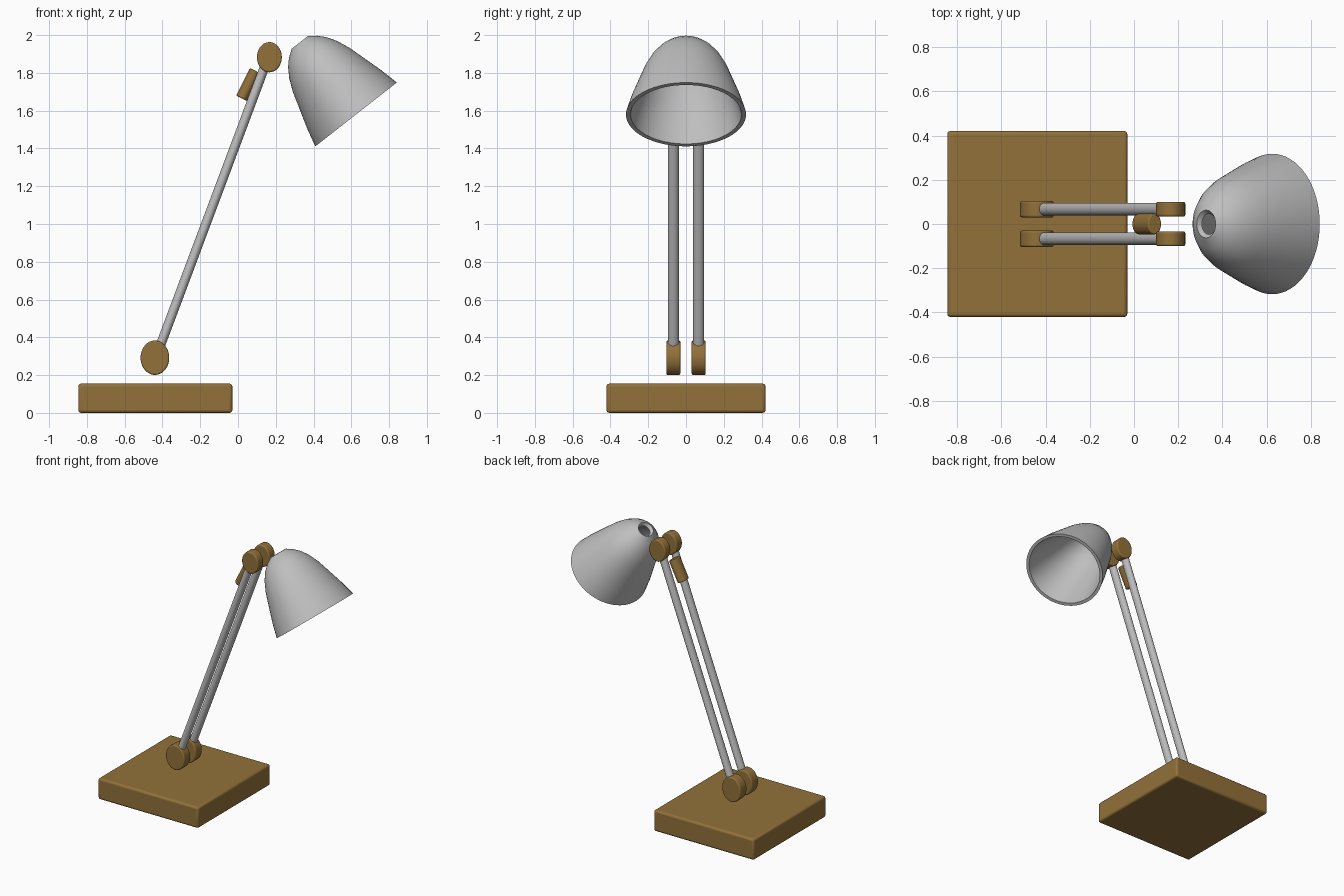
import bpy, bmesh, math
from mathutils import Vector, Matrix

cube = bpy.data.objects.get("Cube")
if cube:
    bpy.data.objects.remove(cube, do_unlink=True)


def material(name, color):
    m = bpy.data.materials.new(name)
    m.use_nodes = True
    m.diffuse_color = (*color, 1)
    m.node_tree.nodes["Principled BSDF"].inputs["Base Color"].default_value = (*color, 1)
    return m


wood = material("warm wood", (0.29, 0.165, 0.042))
metal = material("light grey metal", (0.52, 0.52, 0.52))


def finish(name, bm, mat, bevel=0, angle=40):
    bmesh.ops.recalc_face_normals(bm, faces=bm.faces)
    mesh = bpy.data.meshes.new(name)
    bm.to_mesh(mesh)
    bm.free()
    mesh.materials.append(mat)
    ob = bpy.data.objects.new(name, mesh)
    bpy.context.collection.objects.link(ob)
    if bevel:
        mod = ob.modifiers.new("soft edges", "BEVEL")
        mod.width, mod.segments = bevel, 3
        mod.limit_method, mod.angle_limit = "ANGLE", math.radians(50)
    bpy.ops.object.select_all(action="DESELECT")
    ob.select_set(True)
    bpy.context.view_layer.objects.active = ob
    bpy.ops.object.shade_smooth_by_angle(angle=math.radians(angle))
    return ob


def frame(axis, origin):
    """Local z runs along axis in the xz plane, local y stays on world y."""
    z = Vector(axis).normalized()
    y = Vector((0, 1, 0))
    m = Matrix((y.cross(z), y, z)).transposed().to_4x4()
    m.translation = origin
    return m


def rod(name, start, end, rx, ry, mat, sides=32, bevel=0):
    """Elliptical cylinder between two points."""
    start, end = Vector(start), Vector(end)
    bm = bmesh.new()
    bmesh.ops.create_cone(bm, cap_ends=True, segments=sides, radius1=1, radius2=1,
                          depth=(end - start).length)
    place = frame(end - start, (start + end) / 2) @ Matrix.Diagonal((rx, ry, 1, 1))
    bm.transform(place)
    return finish(name, bm, mat, bevel)


def disc(name, x, y, z, rx, rz, width):
    """Joint disc with its axis across the lamp."""
    bm = bmesh.new()
    bmesh.ops.create_cone(bm, cap_ends=True, segments=40, radius1=1, radius2=1, depth=width)
    bm.transform(Matrix.Translation((x, y, z)) @ Matrix.Diagonal((rx, 1, rz, 1))
                 @ Matrix.Rotation(math.pi / 2, 4, "X"))
    return finish(name, bm, wood, 0.008)


# Base slab
bm = bmesh.new()
bmesh.ops.create_cube(bm, size=1)
bm.transform(Matrix.Translation((-0.4375, 0, 0.0775)) @ Matrix.Diagonal((0.815, 0.842, 0.155, 1)))
finish("base", bm, wood, 0.015)

# Twin arms with a joint disc at each end
for side, s in (("left", 1), ("right", -1)):
    y = 0.067 * s
    disc(side + "_lower_joint", -0.44, y, 0.292, 0.076, 0.091, 0.074)
    disc(side + "_upper_joint", 0.166, y, 1.883, 0.066, 0.08, 0.066)
    rod(side + "_arm", (-0.436, y, 0.29), (0.161, y, 1.885), 0.025, 0.029, metal, 24)

# Small barrel between the arms
rod("arm_barrel", (0.021, 0, 1.665), (0.094, 0, 1.81), 0.034, 0.047, wood, bevel=0.006)

# Open dome shade, spun from an outer and inner wall
outer = [(0.274, 0), (0.25, 0.1), (0.217, 0.21), (0.19, 0.3), (0.16, 0.37),
         (0.128, 0.42), (0.095, 0.455), (0.054, 0.484)]
inner = [(r - 0.021 * (1 - 0.7 * t), t - 0.02 * (t / 0.484) ** 2) for r, t in outer]
loop = outer + inner[::-1]
bm = bmesh.new()
verts = [bm.verts.new((r, 0, t)) for r, t in loop]
edges = [bm.edges.new((verts[i - 1], v)) for i, v in enumerate(verts)]
bmesh.ops.spin(bm, geom=verts + edges, cent=(0, 0, 0), axis=(0, 0, 1),
               angle=math.tau, steps=64, use_merge=True)
bmesh.ops.remove_doubles(bm, verts=bm.verts, dist=0.0005)
bm.transform(frame((-0.3, 0, 0.383), (0.625, 0, 1.58)) @ Matrix.Diagonal((1, 1.16, 1, 1)))
finish("shade", bm, metal)
